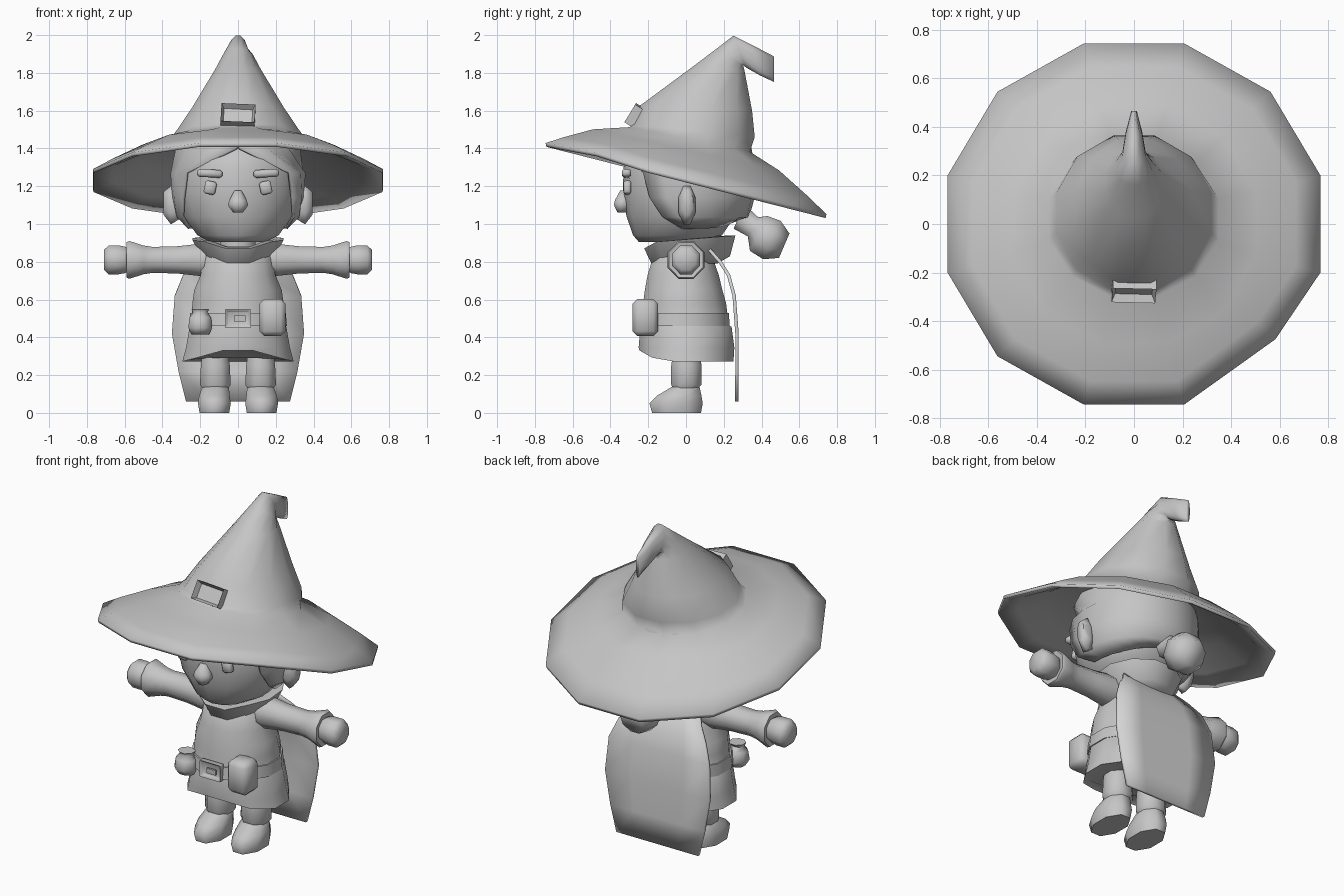
import bpy, bmesh, math
from mathutils import Vector

if "Cube" in bpy.data.objects:
    bpy.data.objects.remove(bpy.data.objects["Cube"])

grey = bpy.data.materials.new("mid_grey")
grey.diffuse_color = (0.56, 0.56, 0.56, 1)
grey.use_nodes = True
grey.node_tree.nodes["Principled BSDF"].inputs["Base Color"].default_value = grey.diffuse_color
pale = bpy.data.materials.new("pale_grey")
pale.diffuse_color = (0.66, 0.66, 0.66, 1)
pale.use_nodes = True
pale.node_tree.nodes["Principled BSDF"].inputs["Base Color"].default_value = pale.diffuse_color


def finish(name, bm, angle=70, solid=0, mat=grey):
    bmesh.ops.recalc_face_normals(bm, faces=bm.faces)
    me = bpy.data.meshes.new(name)
    bm.to_mesh(me)
    bm.free()
    me.materials.append(mat)
    ob = bpy.data.objects.new(name, me)
    bpy.context.collection.objects.link(ob)
    bpy.ops.object.select_all(action='DESELECT')
    ob.select_set(True)
    bpy.context.view_layer.objects.active = ob
    bpy.ops.object.shade_smooth_by_angle(angle=math.radians(angle))
    if solid:
        m = ob.modifiers.new("thickness", 'SOLIDIFY')
        m.thickness = solid
        m.offset = 0
    return ob


def loft(name, rings, n=12, angle=70, edit=None):
    """Skin rings of (centre, u, v); each ring is an ellipse."""
    bm = bmesh.new()
    rows = []
    for c, u, v in rings:
        c, u, v = Vector(c), Vector(u), Vector(v)
        row = []
        for i in range(n):
            a = 2 * math.pi * (i + 0.5) / n
            row.append(bm.verts.new(c + u * math.cos(a) + v * math.sin(a)))
        rows.append(row)
    for r, s in zip(rows, rows[1:]):
        for i in range(n):
            j = (i + 1) % n
            bm.faces.new((r[i], r[j], s[j], s[i]))
    bm.faces.new(rows[0])
    bm.faces.new(rows[-1])
    if edit:
        edit(bm)
    return finish(name, bm, angle)


def span(rx, yf, zf, yb, zb, x=0):
    """Ring running from a front point to a back point, rx half-wide."""
    return ((x, (yf + yb) / 2, (zf + zb) / 2), (rx, 0, 0),
            (0, (yb - yf) / 2, (zb - zf) / 2))


def flat(z, rx, yf, yb, x=0):
    return span(rx, yf, z, yb, z, x)


def box(name, c, s, bevel=0.0, tilt=0.0, frame=False, roll=0.0):
    """Bevelled box; frame sinks its front face into a buckle."""
    bm = bmesh.new()
    bmesh.ops.create_cube(bm, size=1)
    bmesh.ops.scale(bm, vec=s, verts=bm.verts)
    if frame:
        front = [f for f in bm.faces if f.calc_center_median().y < -s[1] * 0.4]
        bmesh.ops.inset_region(bm, faces=front, thickness=0.02)
        bmesh.ops.translate(bm, vec=(0, s[1] * 0.6, 0), verts=front[0].verts)
    if bevel:
        bmesh.ops.bevel(bm, geom=bm.edges[:], offset=bevel, segments=1, affect='EDGES')
    cr, sr = math.cos(roll), math.sin(roll)
    ct, st = math.cos(tilt), math.sin(tilt)
    for v in bm.verts:
        x, y, z = v.co.x * cr - v.co.z * sr, v.co.y, v.co.x * sr + v.co.z * cr
        v.co = (x + c[0], y * ct - z * st + c[1], y * st + z * ct + c[2])
    return finish(name, bm, 60)


# Hat: brim underside, tilted rim, crown and folded tip, with a dented brim corner
def brim_dent(bm):
    for v in bm.verts:
        if v.co.x > .45 and -.7 < v.co.y < -.4:
            v.co.x += .02
            v.co.y += .07


loft("hat", [
    span(.33, -.33, 1.47, .33, 1.34), span(.53, -.52, 1.455, .52, 1.235),
    span(.68, -.66, 1.43, .66, 1.10), span(.792, -.765, 1.415, .765, 1.025),
    span(.795, -.77, 1.435, .77, 1.045), span(.69, -.67, 1.465, .67, 1.14),
    span(.52, -.51, 1.505, .51, 1.28), span(.36, -.31, 1.515, .35, 1.38),
    span(.33, -.285, 1.53, .375, 1.46), span(.25, -.25, 1.63, .36, 1.6),
    span(.125, .02, 1.825, .315, 1.81), span(.082, .16, 1.93, .305, 1.84),
    span(.05, .25, 2.0, .32, 1.825), span(.035, .36, 1.945, .39, 1.785),
    span(.012, .465, 1.89, .465, 1.75)], 12, 180, brim_dent)
box("hat_buckle", (0, -.272, 1.575), (.18, .055, .11), 0, -.55, True, -.05)

# Head
loft("head", [
    flat(.905, .15, -.25, .10), flat(.94, .22, -.28, .19), flat(1.04, .295, -.315, .26),
    flat(1.16, .325, -.335, .30), flat(1.30, .325, -.33, .31), flat(1.45, .27, -.27, .28)], 14)

# Hair shell wrapping the back, with a peaked opening over the face
bm = bmesh.new()
rows = []
steps = 14
for z, rx, yf, yb, gap in [(1.46, .29, .28, .30, 1), (1.40, .33, .325, .34, 1),
                           (1.27, .35, .345, .36, 50), (1.14, .345, .34, .355, 56),
                           (1.04, .32, .30, .33, 66), (.98, .26, .24, .27, 85)]:
    row = []
    for i in range(steps + 1):
        a = math.radians(gap + (360 - 2 * gap) * i / steps)
        c = -math.cos(a)
        lift = .05 * max(0, c) ** 4 if z < 1 else 0
        row.append(bm.verts.new((rx * math.sin(a), c * (yb if c > 0 else yf), z + lift)))
    rows.append(row)
for r, s in zip(rows, rows[1:]):
    for i in range(steps):
        bm.faces.new((r[i], r[i + 1], s[i + 1], s[i]))
finish("hair", bm, 70, .015)

# Ponytail
loft("ponytail", [
    ((0, .28, 1.04), (.07, 0, 0), (0, .03, .07)),
    ((0, .355, .985), (.06, 0, 0), (0, .03, .055)),
    ((0, .385, .95), (.105, 0, 0), (0, .05, .10)),
    ((0, .455, .915), (.12, 0, 0), (0, .05, .11)),
    ((0, .52, .885), (.075, 0, 0), (0, .03, .07))], 8, 80)

# Nose
loft("nose", [flat(1.06, .028, -.365, -.31), flat(1.10, .058, -.385, -.29),
              flat(1.125, .05, -.38, -.29), flat(1.178, .02, -.35, -.30)], 8)

# Neck and collar
loft("neck", [flat(.80, .10, -.08, .10), flat(.95, .10, -.08, .10)], 8)


def collar_dip(bm):
    for v in bm.verts:
        if v.co.y < -.1 and abs(v.co.x) < .1:
            v.co.z -= .03


loft("collar", [
    flat(.79, .16, -.16, .17), span(.19, -.18, .80, .24, .83),
    span(.25, -.23, .90, .27, .94), span(.20, -.19, .905, .23, .94),
    flat(.87, .10, -.10, .12)], 12, edit=collar_dip)


# Tunic with arched front hem and closed underside
def hem_arch(bm):
    for v in bm.verts:
        if v.co.z < .295 and v.co.y < -.15:
            v.co.z += .08 * max(0, 1 - abs(v.co.x) / .29)


loft("tunic", [
    flat(.29, .16, -.13, .13), flat(.282, .265, -.225, .23), flat(.272, .305, -.255, .26),
    flat(.345, .285, -.26, .265), flat(.455, .265, -.25, .25), flat(.465, .258, -.248, .235),
    flat(.58, .25, -.235, .22), flat(.65, .24, -.225, .20), flat(.73, .205, -.21, .18),
    flat(.84, .19, -.175, .14), flat(.88, .13, -.12, .12)], 12, edit=hem_arch)

# Belt, buckle and pouches
loft("belt", [flat(.46, .245, -.24, .22), flat(.46, .268, -.258, .24),
              flat(.53, .262, -.25, .235), flat(.53, .23, -.23, .21)], 12)
box("belt_buckle", (0, -.255, .50), (.14, .04, .10), .004, 0, True)
box("belt_prong", (.01, -.268, .50), (.06, .012, .03))
box("large_pouch", (.183, -.215, .505), (.138, .135, .195), .025)
loft("small_pouch", [
    flat(.415, .05, -.25, -.16, -.2), flat(.45, .068, -.28, -.14, -.2),
    flat(.505, .062, -.265, -.15, -.2), flat(.53, .042, -.24, -.18, -.2),
    flat(.55, .05, -.255, -.16, -.2)], 8)

# Cape
bm = bmesh.new()
rows = []
for z, hw, y in [(.88, .17, .11), (.80, .23, .18), (.73, .29, .225), (.62, .335, .255),
                 (.42, .35, .27), (.22, .315, .27), (.06, .275, .268)]:
    rows.append([bm.verts.new((hw * t, y, z)) for t in (-1, -.5, 0, .5, 1)])
for r, s in zip(rows, rows[1:]):
    for i in range(4):
        bm.faces.new((r[i], r[i + 1], s[i + 1], s[i]))
finish("cape", bm, 50, .018, pale)

for side, label in ((-1, "right"), (1, "left")):
    # Eyes, brows and ears
    box(label + "_eye", (side * .147, -.31, 1.192), (.062, .04, .07), .01, roll=side * .2)
    box(label + "_brow", (side * .15, -.315, 1.268), (.135, .05, .042), .012, roll=side * .06)
    loft(label + "_ear", [
        ((side * .31, 0, 1.10), (0, .035, 0), (0, 0, .08)),
        ((side * .355, .005, 1.10), (0, .048, 0), (0, 0, .11)),
        ((side * .395, .01, 1.11), (0, .03, 0), (0, 0, .065))], 8)

    # Sleeve with flared cuff, and hand
    def arm(x, r, z=.81):
        return ((side * x, 0, z), (0, r, 0), (0, 0, r * 1.03))

    loft(label + "_sleeve", [
        arm(.10, .085), arm(.20, .09), arm(.32, .076), arm(.45, .072), arm(.50, .08),
        arm(.575, .105), arm(.59, .098), arm(.582, .06)], 8)
    loft(label + "_hand", [
        arm(.57, .06), arm(.60, .074), arm(.63, .08), arm(.685, .08), arm(.71, .055)], 8)

    # Leg and boot
    x = side * .12
    loft(label + "_leg", [
        flat(.08, .06, -.06, .06, x), flat(.13, .075, -.075, .07, x),
        flat(.15, .088, -.085, .09, x), flat(.25, .083, -.085, .09, x),
        flat(.34, .07, -.07, .07, x)], 8)
    loft(label + "_boot", [
        flat(0, .085, -.19, .09, x + side * .005), flat(.05, .094, -.205, .10, x + side * .005),
        flat(.09, .088, -.165, .092, x + side * .005), flat(.13, .078, -.095, .08, x),
        flat(.15, .06, -.06, .07, x)], 8)
